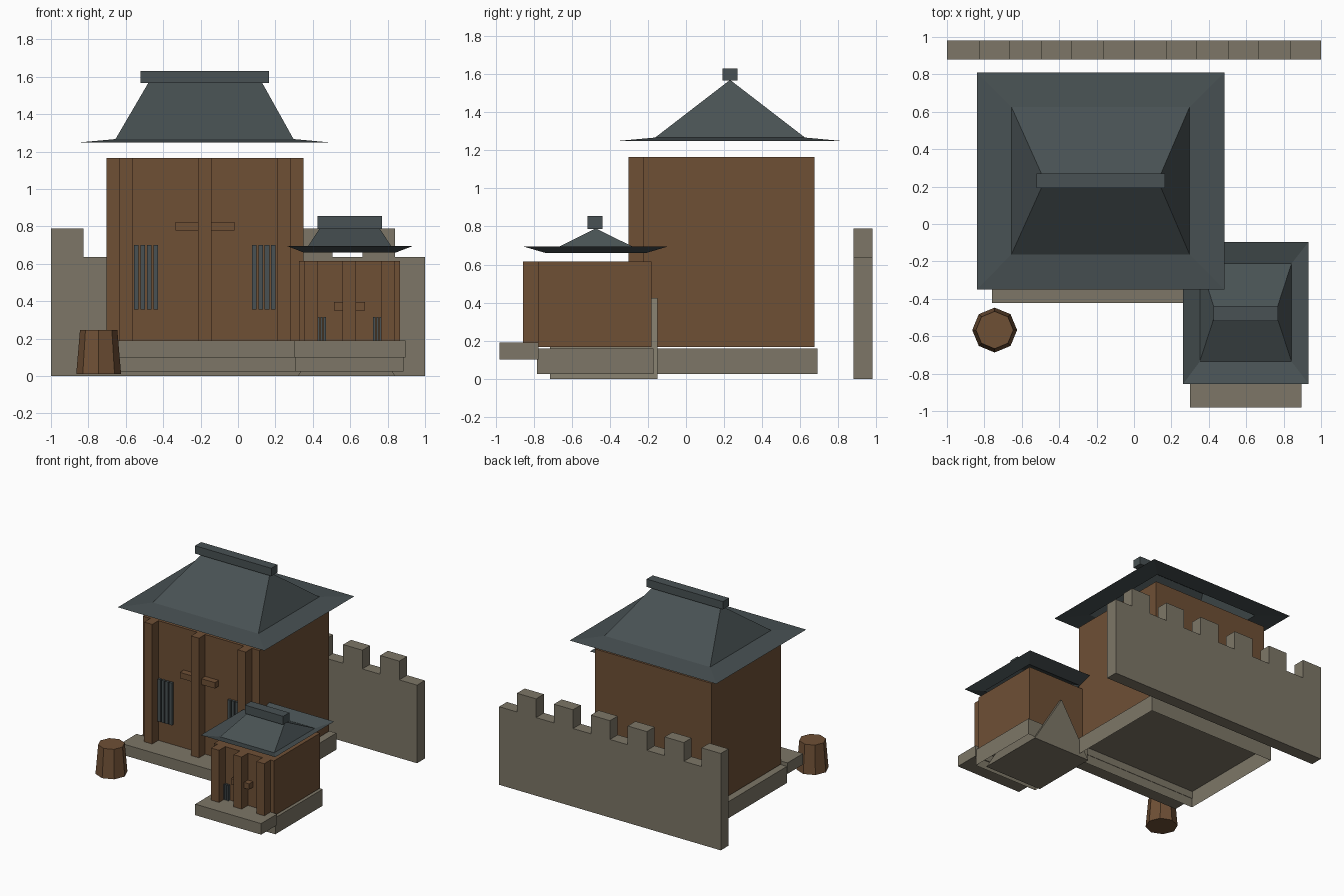
import bpy, bmesh, math

if "Cube" in bpy.data.objects:
    bpy.data.objects.remove(bpy.data.objects["Cube"])


def material(name, rgb):
    m = bpy.data.materials.new(name)
    m.diffuse_color = (*rgb, 1)
    m.use_nodes = True
    m.node_tree.nodes["Principled BSDF"].inputs["Base Color"].default_value = m.diffuse_color
    return m


WOOD = material("brown wood", (0.158, 0.079, 0.036))
STONE = material("grey stone", (0.205, 0.183, 0.135))
SLATE = material("slate blue", (0.065, 0.083, 0.087))


def add(name, bm, mat):
    me = bpy.data.meshes.new(name)
    bm.to_mesh(me)
    bm.free()
    me.materials.append(mat)
    ob = bpy.data.objects.new(name, me)
    bpy.context.collection.objects.link(ob)
    return ob


def box(name, x, y, z, mat, open_bottom=False):
    bm = bmesh.new()
    bmesh.ops.create_cube(bm, size=1)
    for v in bm.verts:
        for i, (a, b) in enumerate((x, y, z)):
            v.co[i] = b if v.co[i] > 0 else a
    bm.normal_update()
    if open_bottom:
        low = [f for f in bm.faces if f.normal.z < -0.9]
        bmesh.ops.delete(bm, geom=low, context='FACES_ONLY')
    return add(name, bm, mat)


def prism(name, profile, y0, y1, mat):
    # x-z profile pushed along y
    bm = bmesh.new()
    f = bm.faces.new([bm.verts.new((x, y0, z)) for x, z in profile])
    new = bmesh.ops.extrude_face_region(bm, geom=[f])["geom"]
    for v in new:
        if isinstance(v, bmesh.types.BMVert):
            v.co.y = y1
    bmesh.ops.recalc_face_normals(bm, faces=bm.faces)
    return add(name, bm, mat)


def roof(name, eave, ring, ridge, z_eave, z_ring, z_ridge):
    # Open shell: flared eave, then four slopes meeting at the ridge
    bm = bmesh.new()

    def loop(r, z):
        x0, x1, y0, y1 = r
        return [bm.verts.new((x, y, z)) for x, y in
                ((x0, y0), (x1, y0), (x1, y1), (x0, y1))]

    a, b = loop(eave, z_eave), loop(ring, z_ring)
    yc = (ring[2] + ring[3]) / 2
    l, r = (bm.verts.new((x, yc, z_ridge)) for x in ridge)
    for i in range(4):
        j = (i + 1) % 4
        bm.faces.new((a[i], a[j], b[j], b[i]))
    bm.faces.new((b[0], b[1], r, l))
    bm.faces.new((b[1], b[2], r))
    bm.faces.new((b[2], b[3], l, r))
    bm.faces.new((b[3], b[0], l))
    return add(name, bm, SLATE)


def hall(tag, cx, half, y_front, y_back, top, post_off, win_off, win_w, slats,
         win_z, lintel_half, lintel_z):
    # Body, front posts, lintel and window slats
    box(tag + "_body", (cx - half, cx + half), (y_front, y_back), (0.166, top), WOOD)
    for k in (-1, 0, 1):
        c = cx + k * post_off
        box(tag + "_post", (c - 0.036, c + 0.036), (y_front - 0.08, y_front + 0.01),
            (0.166, top), WOOD)
    box(tag + "_lintel", (cx - lintel_half, cx + lintel_half),
        (y_front - 0.05, y_front + 0.01), lintel_z, WOOD)
    for k in (-1, 1):
        pitch = win_w / slats
        for i in range(slats):
            c = cx + k * win_off + (i - (slats - 1) / 2) * pitch
            box(tag + "_window_slat", (c - pitch * 0.36, c + pitch * 0.36),
                (y_front - 0.02, y_front + 0.01), win_z, SLATE)


# Main hall
hall("main", -0.177, 0.527, -0.222, 0.675, 1.166, 0.422, 0.315, 0.137, 4,
     (0.355, 0.70), 0.158, (0.777, 0.825))
box("main_plinth", (-0.755, 0.405), (-0.225, 0.69), (0.025, 0.16), STONE, True)
box("main_step", (-0.76, 0.41), (-0.423, -0.222), (0.10, 0.19), STONE)
roof("main_roof", (-0.84, 0.483, -0.35, 0.81), (-0.655, 0.297, -0.162, 0.625),
     (-0.478, 0.128), 1.25, 1.267, 1.57)
box("main_ridge_beam", (-0.522, 0.166), (0.192, 0.27), (1.566, 1.63), SLATE)

# Small hall
hall("small", 0.596, 0.27, -0.775, -0.18, 0.615, 0.204, 0.15, 0.052, 3,
     (0.18, 0.317), 0.082, (0.35, 0.397))
box("small_plinth", (0.307, 0.885), (-0.783, -0.172), (0.025, 0.16), STONE, True)
box("small_step", (0.30, 0.895), (-0.98, -0.775), (0.10, 0.19), STONE)
roof("small_roof", (0.263, 0.934, -0.855, -0.095), (0.352, 0.842, -0.735, -0.212),
     (0.437, 0.757), 0.695, 0.66, 0.79)
box("small_ridge_beam", (0.424, 0.77), (-0.518, -0.438), (0.786, 0.855), SLATE)
prism("small_gable_block", [(0.32, 0), (0.84, 0), (0.58, 0.425)], -0.715, -0.15, STONE)

# Rear wall: crenellated outline
outline = [(1, 0), (-1, 0)]
for i in range(6):
    x = -1 + i / 3
    outline += [(x, 0.79), (x + 0.173, 0.79), (x + 0.173, 0.637), (x + 1 / 3, 0.637)]
prism("rear_wall", outline, 0.88, 0.98, STONE)

# Barrel: tapered octagon
bm = bmesh.new()
bmesh.ops.create_cone(bm, cap_ends=True, segments=8, radius1=0.12, radius2=0.1, depth=0.235)
bmesh.ops.translate(bm, verts=bm.verts, vec=(-0.745, -0.567, 0.1275))
add("barrel", bm, WOOD)
